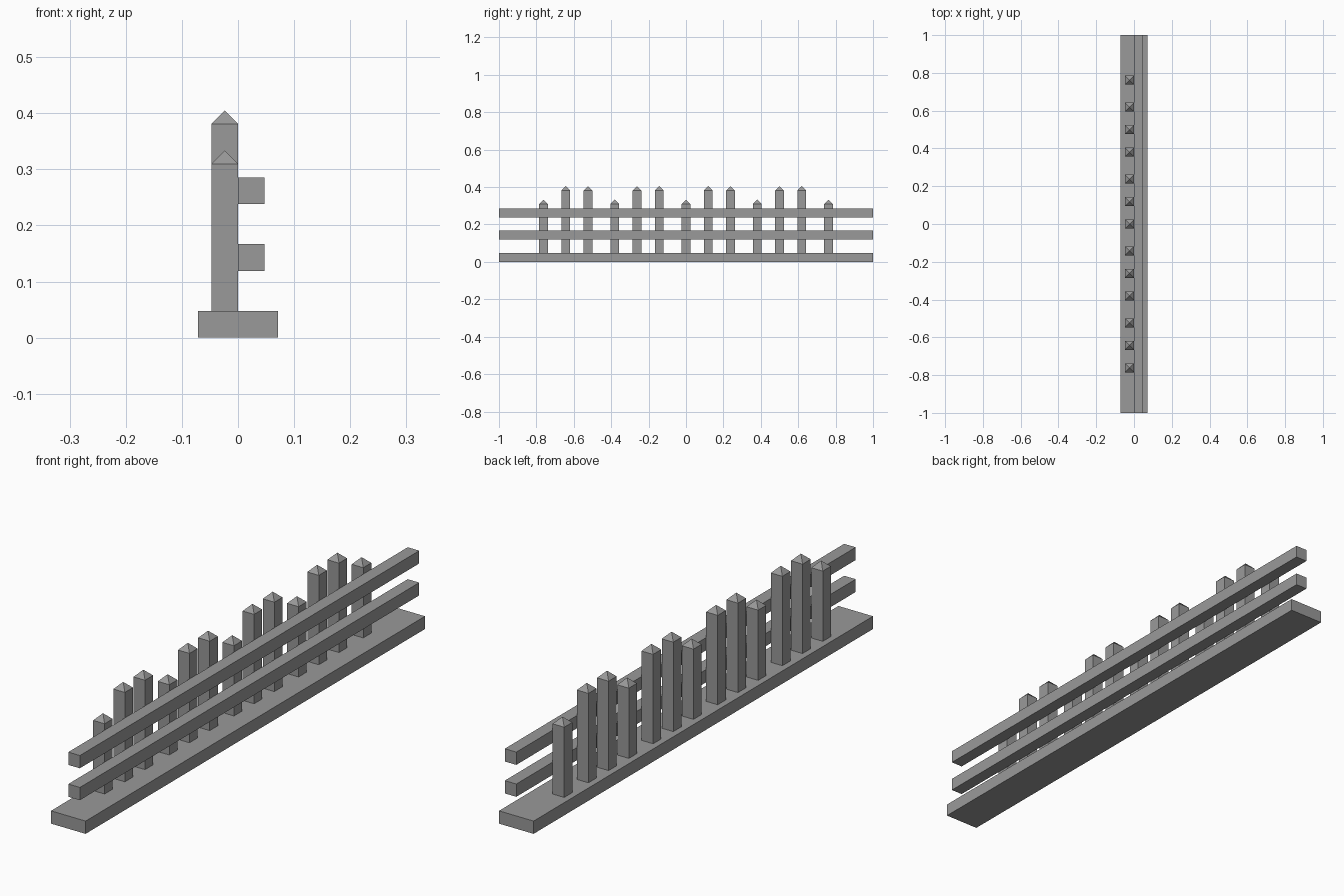
import bpy, bmesh

if "Cube" in bpy.data.objects:
    bpy.data.objects.remove(bpy.data.objects["Cube"])

U = 1 / 42  # grid unit of the model

# Dark grey for every part
grey = bpy.data.materials.new("dark_grey")
grey.diffuse_color = (0.32, 0.32, 0.32, 1)
grey.use_nodes = True
grey.node_tree.nodes["Principled BSDF"].inputs["Base Color"].default_value = grey.diffuse_color


def make_object(name, bm):
    bmesh.ops.recalc_face_normals(bm, faces=bm.faces[:])
    mesh = bpy.data.meshes.new(name)
    bm.to_mesh(mesh)
    bm.free()
    mesh.materials.append(grey)
    obj = bpy.data.objects.new(name, mesh)
    bpy.context.collection.objects.link(obj)
    return obj


def box_bmesh(lo, hi):
    bm = bmesh.new()
    bmesh.ops.create_cube(bm, size=1)
    for v in bm.verts:
        v.co = [(h if c > 0 else l) * U for c, l, h in zip(v.co, lo, hi)]
    return bm


def picket(name, y, top):
    # Square post with a one-unit pyramid cap
    bm = box_bmesh((-2, y - 1, 2), (0, y + 1, top))
    cap = max(bm.faces, key=lambda f: f.calc_center_median().z)
    tip = bmesh.ops.poke(bm, faces=[cap])["verts"][0]
    tip.co.z += U
    return make_object(name, bm)


# Base plank
make_object("base", box_bmesh((-3, -42, 0), (3, 42, 2)))

# Two long horizontal rails
for name, z in (("lower_rail", 5), ("upper_rail", 10)):
    make_object(name, box_bmesh((0, -42, z), (2, 42, z + 2)))

# Short pickets, with a pair of tall pickets in each bay
for i, y in enumerate(range(-32, 33, 16)):
    picket(f"short_picket_{i + 1}", y, 13)
    if y < 32:
        for j in (1, 2):
            picket(f"tall_picket_{i * 2 + j}", y + 5 * j, 16)
